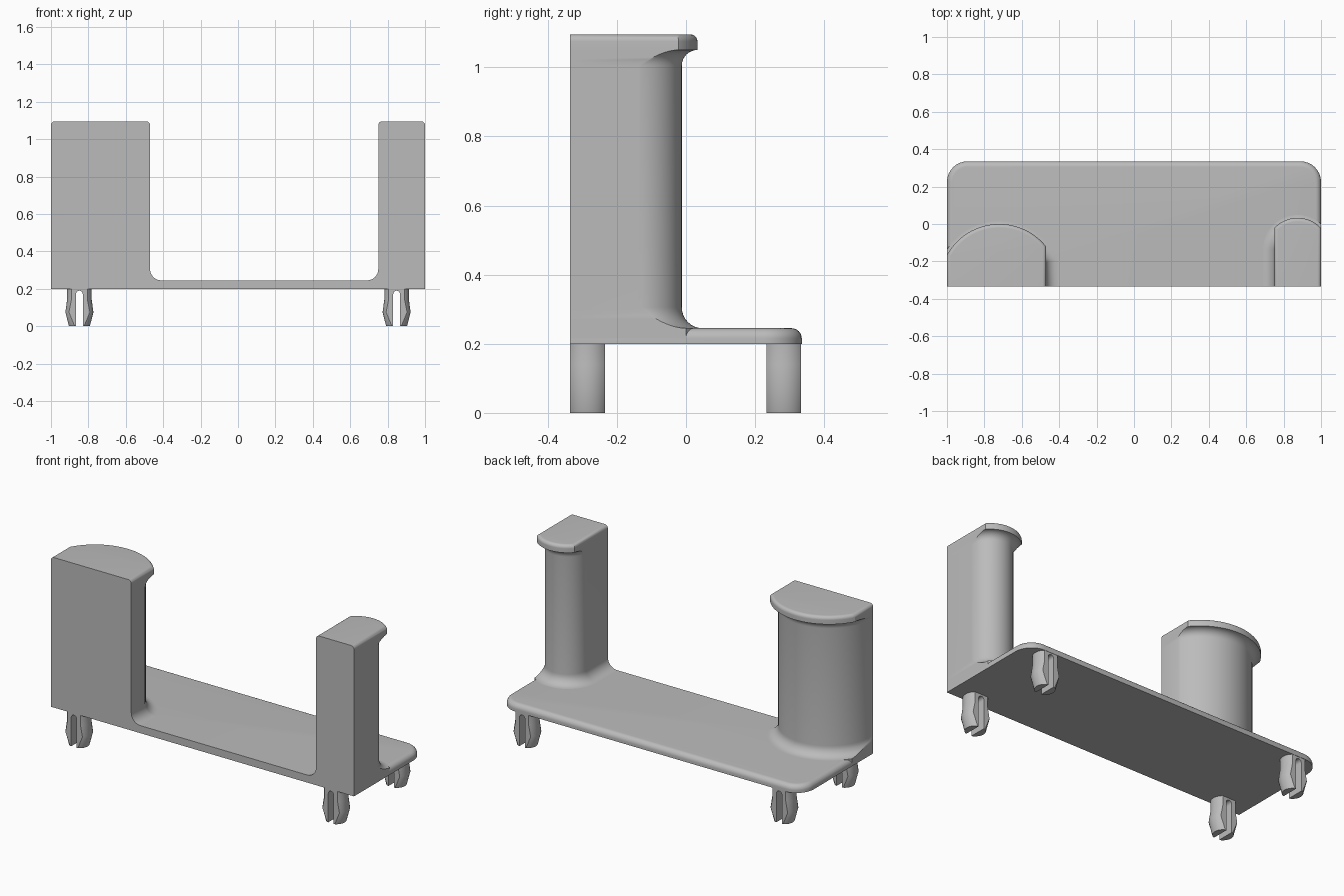
import bpy, bmesh
from math import sin, cos, acos, sqrt, pi, radians

cube = bpy.data.objects.get("Cube")
if cube:
    bpy.data.objects.remove(cube, do_unlink=True)

grey = bpy.data.materials.new("plain grey")
grey.use_nodes = True
COLOUR = (0.5, 0.5, 0.5, 1)
grey.diffuse_color = COLOUR
grey.node_tree.nodes["Principled BSDF"].inputs["Base Color"].default_value = COLOUR

FRONT, BACK = -0.335, 0.335
BASE_Z, DECK_Z, TOP_Z = 0.2, 0.245, 1.095
STEPS = 8
QUARTER = [i * pi / 2 / STEPS for i in range(STEPS + 1)]


def loft(name, groups):
    """Skin each group of matching rings into a closed solid."""
    bm = bmesh.new()
    for rings in groups:
        loops = [[bm.verts.new(p) for p in ring] for ring in rings]
        n = len(loops[0])
        for a, b in zip(loops, loops[1:]):
            for i in range(n):
                j = (i + 1) % n
                bm.faces.new((a[i], a[j], b[j], b[i]))
        bm.faces.new(loops[0][::-1])
        bm.faces.new(loops[-1])
    bmesh.ops.remove_doubles(bm, verts=bm.verts, dist=1e-6)
    bmesh.ops.recalc_face_normals(bm, faces=bm.faces)
    mesh = bpy.data.meshes.new(name)
    bm.to_mesh(mesh)
    bm.free()
    mesh.materials.append(grey)
    obj = bpy.data.objects.new(name, mesh)
    bpy.context.collection.objects.link(obj)
    bpy.ops.object.select_all(action='DESELECT')
    obj.select_set(True)
    bpy.context.view_layer.objects.active = obj
    bpy.ops.object.shade_smooth_by_angle(angle=radians(30))
    return obj


# Base plate: rounded back corners, soft top edge except at the front
def plate_ring(z, inset):
    corner = 0.11
    r, cx, cy = corner - inset, 1 - corner, BACK - corner
    right = [(cx + r * cos(a), cy + r * sin(a), z) for a in QUARTER]
    left = [(-x, y, z) for x, y, z in reversed(right)]
    return [(1 - inset, FRONT, z)] + right + left + [(inset - 1, FRONT, z)]


edge = 0.03
loft("base_plate", [[plate_ring(BASE_Z, 0)] + [
    plate_ring(DECK_Z - edge + edge * sin(a), edge - edge * cos(a)) for a in QUARTER]])


# Pillars: round back, flared foot, overhanging lip at the top
def pillar(name, xa, xb, cx, cy, radius):
    flare, lip, soft = 0.06, 0.045, 0.02

    def ring(z, grow, side):
        x0, x1, r = max(xa - side, -1 + max(-side, 0)), min(xb + side, 1 - max(-side, 0)), radius + grow
        start = acos(min(1, (x1 - cx) / r))
        end = acos(max(-1, (x0 - cx) / r))
        arc = [start + (end - start) * i / 40 for i in range(41)]
        return ([(x1, FRONT, z)] + [(cx + r * cos(a), cy + r * sin(a), z) for a in arc]
                + [(x0, FRONT, z)])

    rings = [ring(BASE_Z + 0.002, flare, flare)]
    for a in reversed(QUARTER):
        o = flare - flare * cos(a)
        rings.append(ring(DECK_Z + flare - flare * sin(a), o, o))
    under = TOP_Z - 2 * lip
    rings += [ring(under + lip * sin(a), lip - lip * cos(a), 0) for a in QUARTER]
    for a in QUARTER:
        o = soft - soft * cos(a)
        rings.append(ring(TOP_Z - soft + soft * sin(a), lip - o, -o))
    loft(name, [rings])


pillar("wide_pillar", -1, -0.47, -0.72, -0.32, 0.275)
pillar("narrow_pillar", 0.75, 1, 0.875, -0.137, 0.125)


# Snap pegs: two barbed prongs with flat sides, joined above a round-topped slot
def peg(name, px, py):
    half, slot = 0.05, 0.018
    groups = []
    for s in (-1, 1):
        rings = []
        for z, r in ((0, 0.056), (0.075, 0.075), (0.14, 0.066), (BASE_Z, 0.066)):
            reach = acos(sqrt(r * r - half * half) / r)
            arc = [-reach + 2 * reach * i / 12 for i in range(13)]
            rings.append([(px + s * slot, py - half, z)]
                         + [(px + s * r * cos(a), py + r * sin(a), z) for a in arc]
                         + [(px + s * slot, py + half, z)])
        groups.append(rings)
    arch = [(slot * cos(a), 0.172 + slot * sin(a)) for a in (pi * i / 12 for i in range(13))]
    outline = arch + [(-slot, BASE_Z), (slot, BASE_Z)]
    groups.append([[(px + x, py + y, z) for x, z in outline] for y in (-half, half)])
    loft(name, groups)


for side, px in (("left", 0.848), ("right", -0.848)):
    for end, py in (("front", -0.285), ("back", 0.283)):
        peg(f"{end}_{side}_peg", px, py)
